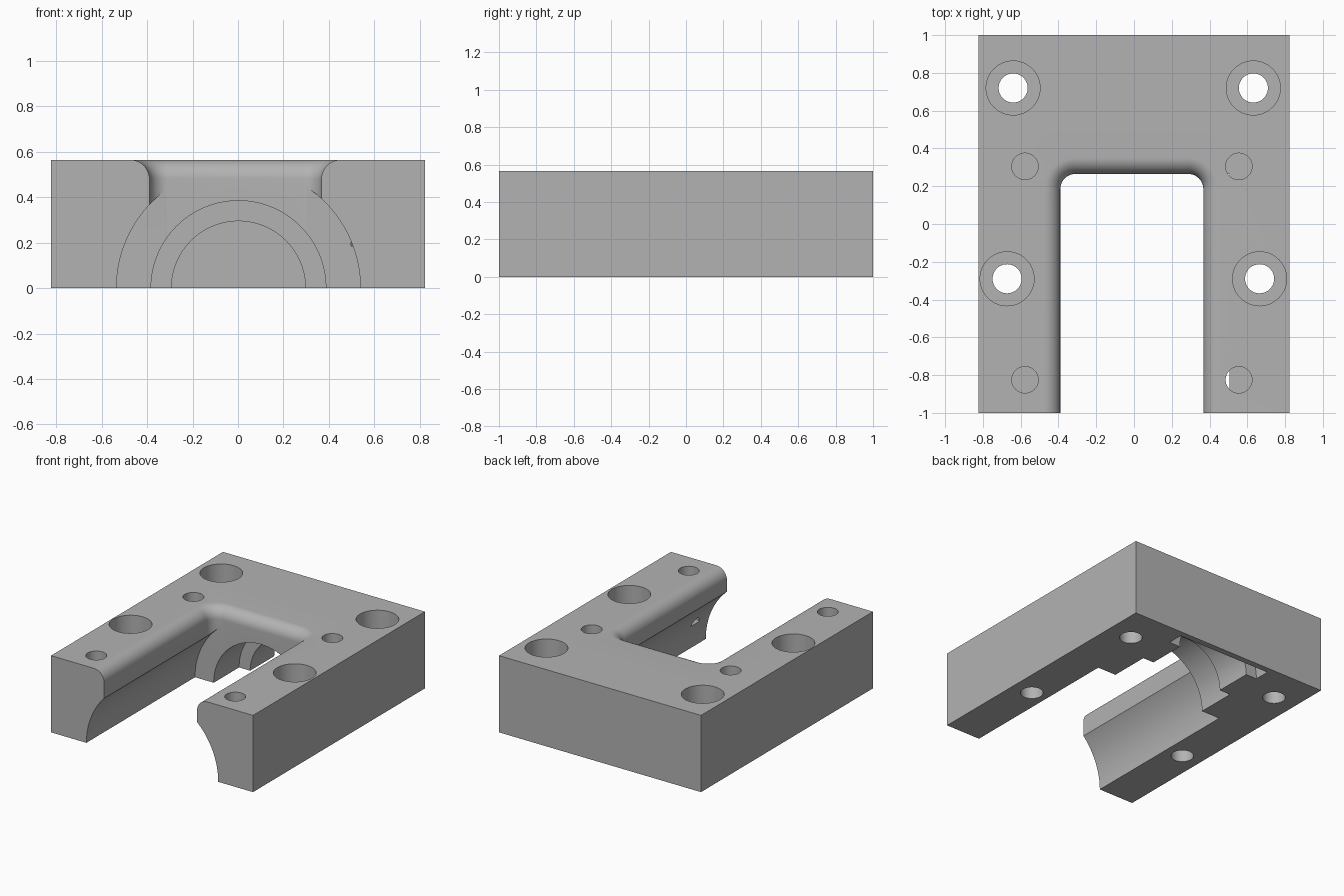
import bpy
import bmesh
from math import sin, cos, pi, radians
from mathutils import Matrix

cube = bpy.data.objects.get("Cube")
if cube:
    bpy.data.objects.remove(cube, do_unlink=True)

HALF_X, HEIGHT = 0.8225, 0.565

grey = bpy.data.materials.new("plain_grey")
grey.use_nodes = True
grey.diffuse_color = (0.45, 0.45, 0.45, 1)
grey.node_tree.nodes["Principled BSDF"].inputs["Base Color"].default_value = (0.45, 0.45, 0.45, 1)


def make_object(name, bm):
    bmesh.ops.recalc_face_normals(bm, faces=bm.faces)
    mesh = bpy.data.meshes.new(name)
    bm.to_mesh(mesh)
    bm.free()
    mesh.materials.append(grey)
    obj = bpy.data.objects.new(name, mesh)
    bpy.context.collection.objects.link(obj)
    return obj


def cylinder(radius, start, end, x=0, y=0, along_y=False, sides=48):
    """Cylinder from start to end, upright or lying along y."""
    bm = bmesh.new()
    bmesh.ops.create_cone(bm, cap_ends=True, segments=sides, radius1=radius,
                          radius2=radius, depth=end - start)
    mid = (start + end) / 2
    if along_y:
        matrix = Matrix.Translation((x, mid, 0)) @ Matrix.Rotation(pi / 2, 4, 'X')
    else:
        matrix = Matrix.Translation((x, y, mid))
    bmesh.ops.transform(bm, matrix=matrix, verts=bm.verts)
    return make_object("cutter", bm)


def slot_outline(grow):
    """Open-fronted slot with rounded back corners, widened by grow."""
    left, right, back, corner = -0.39, 0.367, 0.265, 0.08
    points = [(right + grow, -1.2)]
    for cx, first in ((right - corner, 0), (left + corner, pi / 2)):
        for i in range(13):
            a = first + i * pi / 24
            points.append((cx + (corner + grow) * cos(a),
                           back - corner + (corner + grow) * sin(a)))
    return points + [(left - grow, -1.2)]


def slot_cutter(fillet=0.085, steps=12):
    """Loft the slot outline upward, flaring it to round over the top edge."""
    layers = [(0, -0.1)]
    for i in range(steps + 1):
        a = i * pi / 2 / steps
        layers.append((fillet * (1 - cos(a)), HEIGHT - fillet + fillet * sin(a)))
    layers.append((fillet, HEIGHT + 0.1))
    bm = bmesh.new()
    rings = [[bm.verts.new((x, y, z)) for x, y in slot_outline(g)] for g, z in layers]
    for low, high in zip(rings, rings[1:]):
        for i in range(len(low)):
            j = (i + 1) % len(low)
            bm.faces.new((low[i], low[j], high[j], high[i]))
    bm.faces.new(rings[0])
    bm.faces.new(rings[-1])
    return make_object("cutter", bm)


# Solid block
bm = bmesh.new()
bmesh.ops.create_cube(bm, size=1)
bmesh.ops.scale(bm, vec=(HALF_X * 2, 2, HEIGHT), verts=bm.verts)
bmesh.ops.translate(bm, vec=(0, 0, HEIGHT / 2), verts=bm.verts)
block = make_object("clamp_block", bm)

# Stepped half bore and its rear ring groove
cutters = [cylinder(radius, start, end, x=0.002, along_y=True, sides=128)
           for radius, start, end in ((0.537, -1.2, 0.264), (0.385, 0, 0.56),
                                      (0.295, 0.1, 0.9), (0.385, 0.84, 0.955))]

# Rounded slot open at the front
cutters.append(slot_cutter())

# Counterbored bolt holes
for x, y in ((-0.64, 0.72), (0.632, 0.72), (-0.672, -0.29), (0.665, -0.29)):
    cutters.append(cylinder(0.077, -0.1, HEIGHT + 0.1, x, y))
    cutters.append(cylinder(0.143, HEIGHT - 0.28, HEIGHT + 0.1, x, y))

# Blind pin holes
for x in (-0.577, 0.555):
    for y in (0.305, -0.825):
        cutters.append(cylinder(0.07, 0.185, HEIGHT + 0.1, x, y))

# Cut every feature out of the block
bpy.context.view_layer.objects.active = block
for cutter in cutters:
    cutter.hide_render = True
    mod = block.modifiers.new("cut", 'BOOLEAN')
    mod.operation = 'DIFFERENCE'
    mod.solver = 'EXACT'
    mod.object = cutter
    bpy.ops.object.modifier_apply(modifier=mod.name)
    bpy.data.objects.remove(cutter, do_unlink=True)

# Smooth curved walls, crisp edges
bpy.ops.object.select_all(action='DESELECT')
block.select_set(True)
bpy.ops.object.shade_smooth_by_angle(angle=radians(25))
